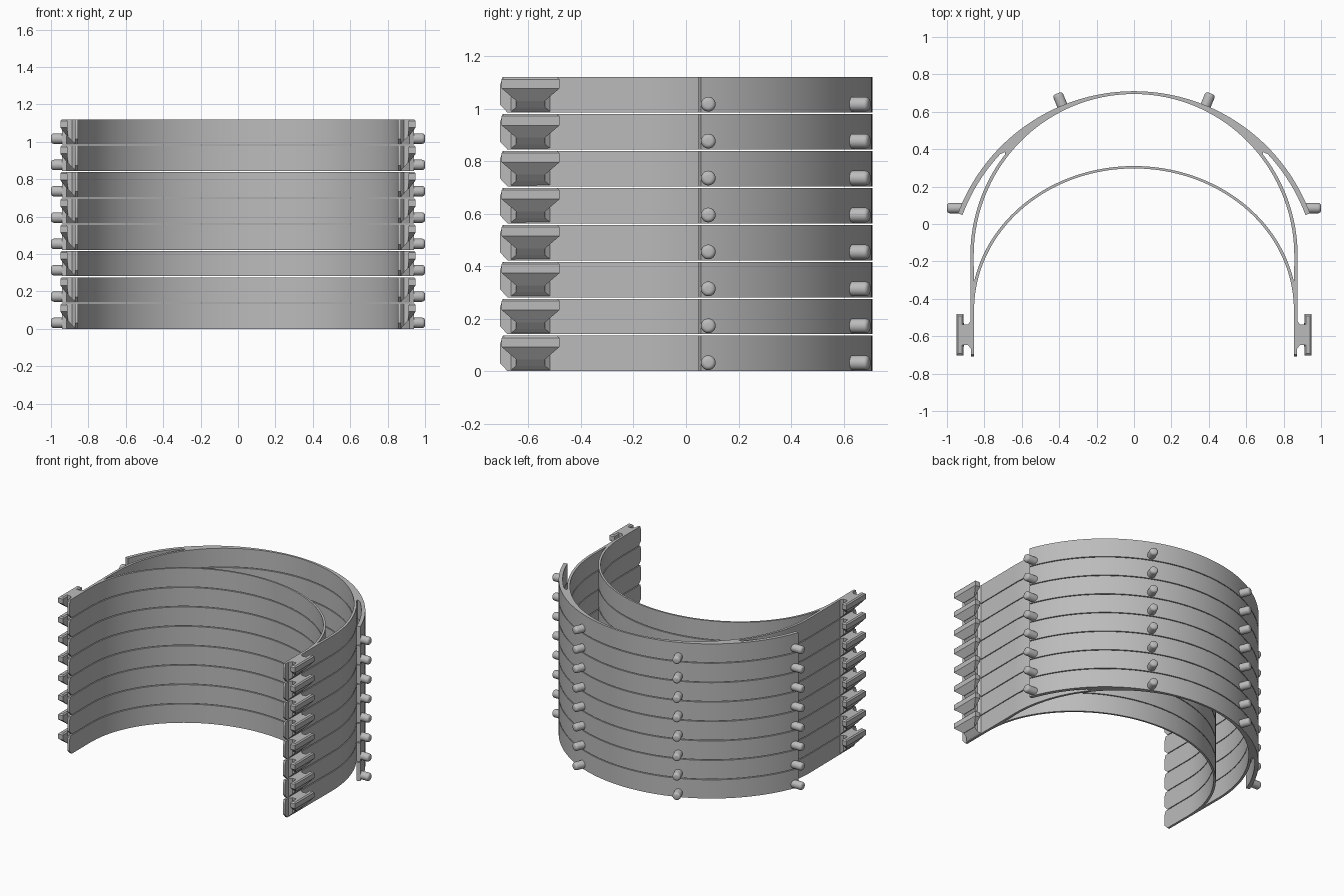
import bpy, bmesh, math
from mathutils import Vector, Matrix

if "Cube" in bpy.data.objects:
    bpy.data.objects.remove(bpy.data.objects["Cube"])

COUNT, PITCH, H = 8, 0.1407, 0.135
ARC_Y, ARC_R = -0.295, 1.005      # outer visor arc
BAND_Y = -0.17                    # centre of the temple band curve
HEAD_Y = -0.46                    # centre of the headband curve

grey = bpy.data.materials.new("plain_grey")
grey.use_nodes = True
grey.diffuse_color = (0.5, 0.5, 0.5, 1)
grey.node_tree.nodes["Principled BSDF"].inputs["Base Color"].default_value = (0.5, 0.5, 0.5, 1)


def finish(bm, name, mirror=False):
    """Turn the mesh into an object, mirrored if asked, stacked in layers."""
    bmesh.ops.recalc_face_normals(bm, faces=bm.faces)
    mesh = bpy.data.meshes.new(name)
    bm.to_mesh(mesh)
    bm.free()
    mesh.materials.append(grey)
    ob = bpy.data.objects.new(name, mesh)
    bpy.context.collection.objects.link(ob)
    if mirror:
        mod = ob.modifiers.new("other_side", "MIRROR")
        mod.use_mirror_merge = False
    stack = ob.modifiers.new("layers", "ARRAY")
    stack.count = COUNT
    stack.use_relative_offset = False
    stack.use_constant_offset = True
    stack.constant_offset_displace = (0, 0, PITCH)
    bpy.ops.object.select_all(action="DESELECT")
    ob.select_set(True)
    bpy.context.view_layer.objects.active = ob
    bpy.ops.object.shade_smooth_by_angle(angle=math.radians(30))
    return ob


def ellipse(cy, a, b, start, end, n):
    """Points on an ellipse centred on x = 0, angles in degrees."""
    angles = [math.radians(start + (end - start) * i / n) for i in range(n + 1)]
    return [(a * math.cos(t), cy + b * math.sin(t)) for t in angles]


def plate(outline, name):
    """Mirror a half outline that starts and ends on x = 0 and extrude it up."""
    other = [(-x, y) for x, y in reversed(outline[1:-1])]
    bm = bmesh.new()
    face = bm.faces.new([bm.verts.new((x, y, 0)) for x, y in outline + other])
    top = bmesh.ops.extrude_face_region(bm, geom=[face])["geom"]
    bmesh.ops.translate(bm, vec=(0, 0, H), verts=[v for v in top if isinstance(v, bmesh.types.BMVert)])
    return finish(bm, name)


def hull(bm, points):
    verts = [bm.verts.new(p) for p in points]
    made = bmesh.ops.convex_hull(bm, input=verts)
    spare = [v for v in made["geom_interior"] if isinstance(v, bmesh.types.BMVert)]
    bmesh.ops.delete(bm, geom=spare, context="VERTS")


def box_ring(x0, x1, y0, y1, z):
    return [(x, y, z) for x in (x0, x1) for y in (y0, y1)]


# Main frame: visor arc with free flap ends, slot, and straight temple legs
outline = ellipse(ARC_Y, ARC_R, ARC_R, 90, 20.5, 40)
outline += ellipse(ARC_Y, ARC_R - 0.026, ARC_R - 0.026, 20.5, 43, 14)
outline += [(0.69, 0.385)]
outline += ellipse(BAND_Y, 0.875, 0.88, 38, 0, 20)
outline += [(0.872, -0.67), (0.855, -0.67)]
outline += ellipse(BAND_Y, 0.857, 0.865, 0, 90, 40)
plate(outline, "visor_frame")

# Headband: thin inner arch that blends into the legs
plate(ellipse(HEAD_Y, 0.872, 0.77, 90, 0, 40) + ellipse(HEAD_Y, 0.855, 0.757, 0, 90, 40), "headband")

# Chamfered tips of the temple legs
bm = bmesh.new()
side = [(-0.66, 0), (-0.68, 0), (-0.708, 0.03), (-0.708, 0.105), (-0.698, H), (-0.66, H)]
hull(bm, [(x, y, z) for x in (0.855, 0.872) for y, z in side])
finish(bm, "leg_tip", mirror=True)

# Strap hooks: outer bar tapering downwards
bm = bmesh.new()
mid = -0.592
bar = []
for x0, x1, half, z in [(0.92, 0.942, 0.1, H), (0.912, 0.95, 0.11, H - 0.008),
                        (0.912, 0.95, 0.11, 0.092), (0.91, 0.914, 0.055, 0.045)]:
    bar += box_ring(x0, x1, mid - half, mid + half, z)
hull(bm, bar)
finish(bm, "hook_bar", mirror=True)

# Bridges that join the hooks to the legs, flared at the leg, sloping underneath
bm = bmesh.new()
for stations in ([(0.868, 0.08, 0), (0.888, 0.055, 0.02)], [(0.888, 0.055, 0.02), (0.92, 0.055, 0.055)]):
    hull(bm, [(x, mid + s * half, z) for x, half, low in stations
              for s in (-1, 1) for z in (low, H)])
finish(bm, "hook_bridge", mirror=True)


# Round pins that hold the shield sheet
def pin(name, base, tip):
    base, tip = Vector(base), Vector(tip)
    axis = tip - base
    bm = bmesh.new()
    bmesh.ops.create_cone(bm, cap_ends=True, segments=24, radius1=0.028, radius2=0.028, depth=axis.length)
    rim = [e for e in bm.edges if all(v.co.z > 0 for v in e.verts)]
    bmesh.ops.bevel(bm, geom=rim, offset=0.016, segments=4, profile=0.5, affect="EDGES")
    turn = axis.to_track_quat("Z", "Y").to_matrix().to_4x4()
    bm.transform(Matrix.Translation((base + tip) / 2) @ turn)
    finish(bm, name, mirror=True)


pin("side_pin", (0.918, 0.085, 0.032), (1.0, 0.085, 0.032))
pin("back_pin", (0.376, 0.615, 0.032), (0.41, 0.698, 0.032))
